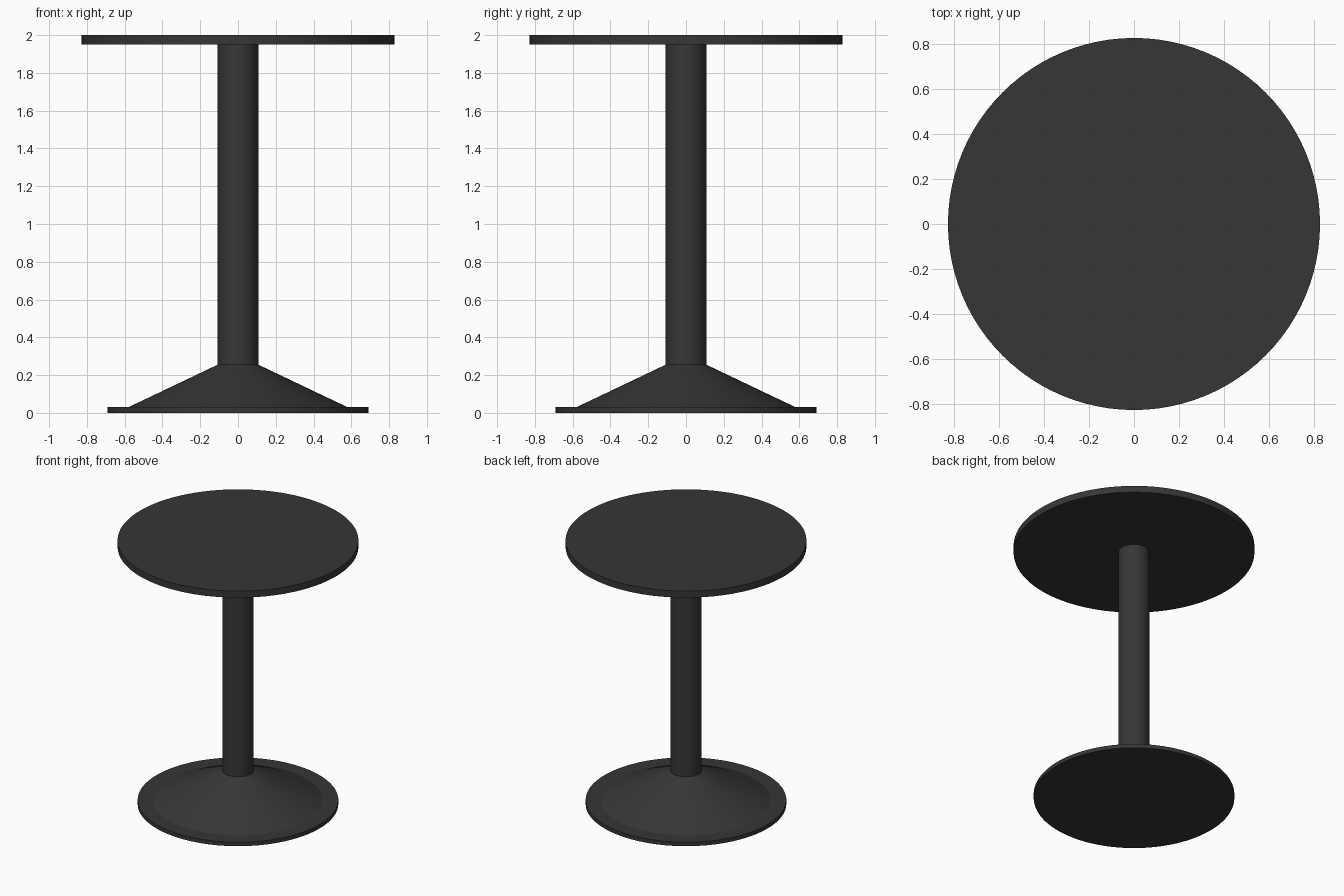
import bpy, bmesh, math

if "Cube" in bpy.data.objects:
    bpy.data.objects.remove(bpy.data.objects["Cube"])

# One dark finish for the whole table
black = bpy.data.materials.new("charcoal_black")
black.diffuse_color = (0.037, 0.037, 0.037, 1.0)
black.use_nodes = True
black.node_tree.nodes["Principled BSDF"].inputs["Base Color"].default_value = black.diffuse_color

SIDES = 96


def lathe(name, profile):
    """Solid of revolution about z from (radius, z) points, capped at both ends."""
    bm = bmesh.new()
    rings = []
    for r, z in profile:
        rings.append([bm.verts.new((r * math.cos(2 * math.pi * i / SIDES),
                                    r * math.sin(2 * math.pi * i / SIDES), z))
                      for i in range(SIDES)])
    for low, high in zip(rings, rings[1:]):
        for i in range(SIDES):
            j = (i + 1) % SIDES
            bm.faces.new((low[i], low[j], high[j], high[i]))
    bm.faces.new(list(reversed(rings[0])))
    bm.faces.new(rings[-1])
    bmesh.ops.recalc_face_normals(bm, faces=bm.faces)
    mesh = bpy.data.meshes.new(name)
    bm.to_mesh(mesh)
    bm.free()
    mesh.materials.append(black)
    obj = bpy.data.objects.new(name, mesh)
    bpy.context.collection.objects.link(obj)
    bpy.ops.object.select_all(action='DESELECT')
    obj.select_set(True)
    bpy.context.view_layer.objects.active = obj
    bpy.ops.object.shade_smooth_by_angle(angle=math.radians(20))
    return obj


# Base: thin floor plate with a sloping cone
lathe("base", [(0.69, 0.0), (0.69, 0.03), (0.58, 0.03), (0.108, 0.255)])
# Column from the cone to the underside of the top
lathe("column", [(0.108, 0.255), (0.108, 1.95)])
# Round table top
lathe("table_top", [(0.828, 1.95), (0.828, 2.0)])
